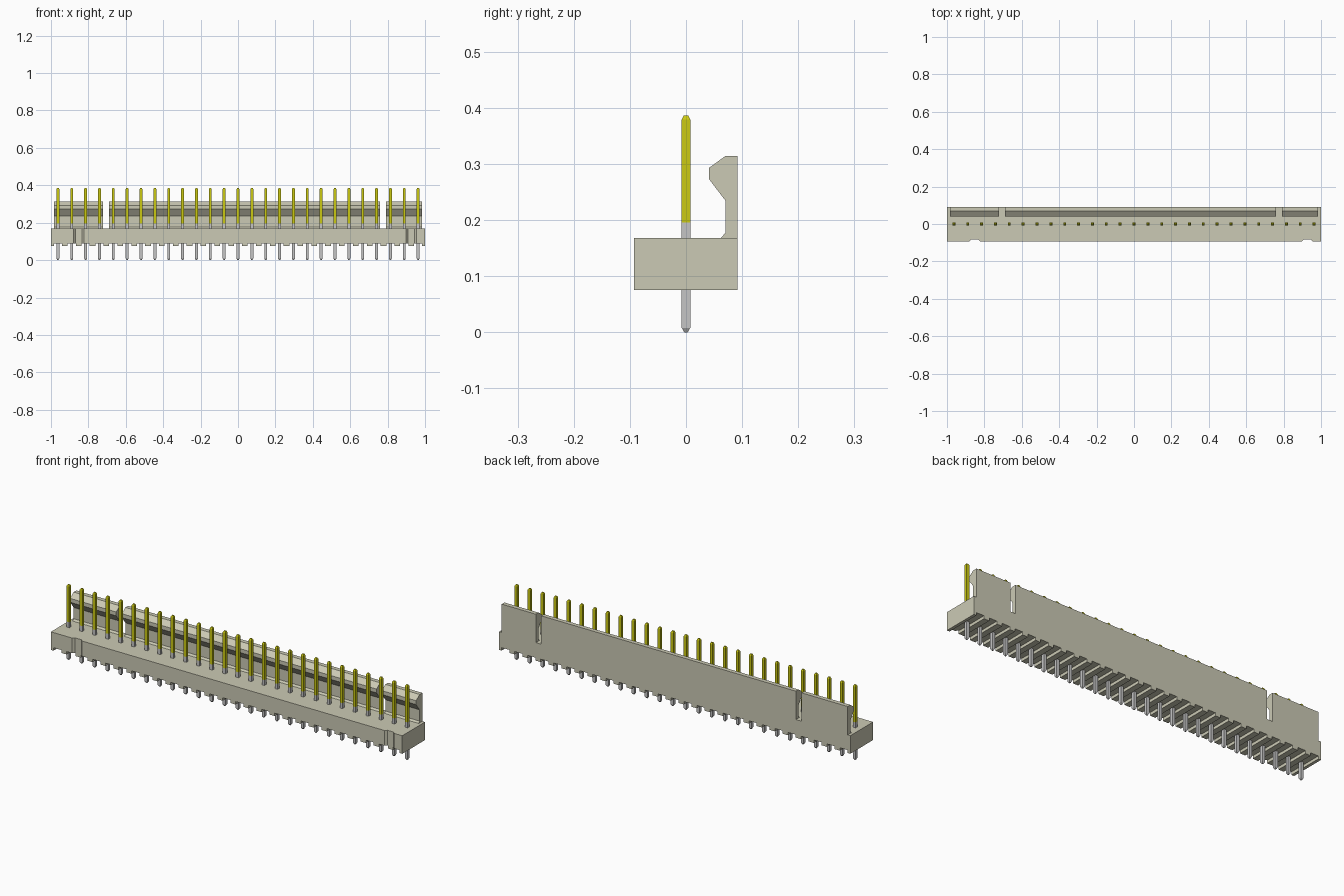
import bpy, bmesh
from mathutils import Vector

cube = bpy.data.objects.get("Cube")
if cube:
    bpy.data.objects.remove(cube, do_unlink=True)

PINS = 27
PITCH = 2.0 / PINS
BACK, FRONT = 0.092, -0.093
BOTTOM, SLOT_TOP, TOP = 0.075, 0.09, 0.168


def material(name, rgb):
    m = bpy.data.materials.new(name)
    m.use_nodes = True
    m.diffuse_color = (*rgb, 1)
    m.node_tree.nodes["Principled BSDF"].inputs["Base Color"].default_value = (*rgb, 1)
    return m


plastic = material("ivory_plastic", (0.60, 0.59, 0.46))
gold = material("yellow_gold", (0.60, 0.585, 0.006))
tin = material("tin_grey", (0.56, 0.56, 0.56))


def add_object(name, mesh):
    ob = bpy.data.objects.new(name, mesh)
    bpy.context.collection.objects.link(ob)
    return ob


def prism(name, points, offset, mat):
    """Extrude a flat polygon of 3D points by an offset vector."""
    bm = bmesh.new()
    face = bm.faces.new([bm.verts.new(p) for p in points])
    new = bmesh.ops.extrude_face_region(bm, geom=[face])["geom"]
    bmesh.ops.translate(bm, vec=Vector(offset),
                        verts=[v for v in new if isinstance(v, bmesh.types.BMVert)])
    bmesh.ops.recalc_face_normals(bm, faces=bm.faces)
    mesh = bpy.data.meshes.new(name)
    bm.to_mesh(mesh)
    bm.free()
    mesh.materials.append(mat)
    return add_object(name, mesh)


pin_x = [(i - (PINS - 1) / 2) * PITCH for i in range(PINS)]

# Base: comb section with one cross slot under every pin
comb = [(1, FRONT, BOTTOM), (1, FRONT, TOP), (-1, FRONT, TOP), (-1, FRONT, BOTTOM)]
half_slot = 0.022
for x in pin_x:
    for dx, z in ((-half_slot, BOTTOM), (-half_slot, SLOT_TOP),
                  (half_slot, SLOT_TOP), (half_slot, BOTTOM)):
        comb.append((x + dx, FRONT, z))
base = prism("base", comb, (0, BACK - FRONT, 0), plastic)

# Two shallow tapered notches down the front of the base
for x in (-11.5 * PITCH, 12.5 * PITCH):
    outline = [(-0.038, -0.01), (0.038, -0.01), (0.018, 0.01), (-0.018, 0.01)]
    cutter = prism("notch_cutter", [(x + a, FRONT + b, 0.0) for a, b in outline],
                   (0, 0, 0.3), plastic)
    cutter.hide_render = True
    mod = base.modifiers.new("notch", 'BOOLEAN')
    mod.operation = 'DIFFERENCE'
    mod.solver = 'EXACT'
    mod.object = cutter
    bpy.context.view_layer.objects.active = base
    bpy.ops.object.modifier_apply(modifier=mod.name)
    bpy.data.objects.remove(cutter, do_unlink=True)

# Hooked locking wall along the back, in three sections
hook = [(BACK, TOP), (BACK, 0.314), (0.07, 0.314), (0.041, 0.293),
        (0.041, 0.273), (0.07, 0.235), (0.07, 0.177), (0.062, TOP)]
for side, x0, x1 in (("right", -0.985, -0.722), ("middle", -0.69, 0.76),
                     ("left", 0.79, 0.985)):
    prism("locking_wall_" + side, [(x0, y, z) for y, z in hook], (x1 - x0, 0, 0), plastic)

# Square pin with tapered ends: grey tail, yellow upper part
bm = bmesh.new()
rings = []
for z, r in ((0, 0.003), (0.008, 0.0076), (0.196, 0.0076), (0.379, 0.0076), (0.386, 0.004)):
    rings.append([bm.verts.new((sx * r, sy * r, z))
                  for sx, sy in ((-1, -1), (1, -1), (1, 1), (-1, 1))])
for low, high in zip(rings, rings[1:]):
    for k in range(4):
        n = (k + 1) % 4
        bm.faces.new((low[k], low[n], high[n], high[k]))
bm.faces.new(rings[0])
bm.faces.new(rings[-1])
bmesh.ops.recalc_face_normals(bm, faces=bm.faces)
for f in bm.faces:
    f.material_index = int(f.calc_center_median().z > 0.196)
pin_mesh = bpy.data.meshes.new("pin")
bm.to_mesh(pin_mesh)
bm.free()
pin_mesh.materials.append(tin)
pin_mesh.materials.append(gold)
for i, x in enumerate(pin_x):
    add_object(f"pin_{i + 1}", pin_mesh).location.x = x
